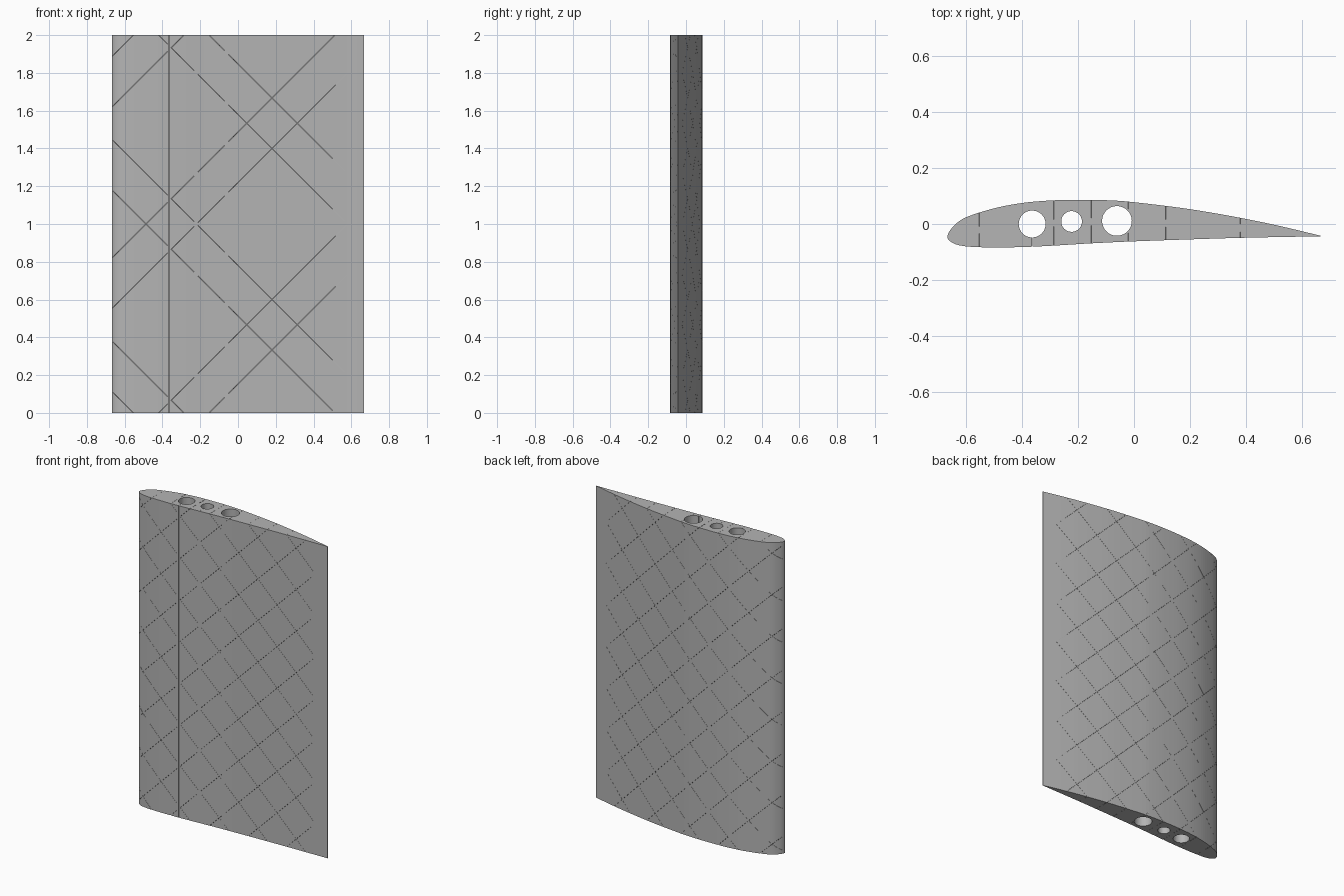
import bpy
import bmesh
from math import ceil
from mathutils import Vector

cube = bpy.data.objects.get("Cube")
if cube:
    bpy.data.objects.remove(cube, do_unlink=True)

SPAN = 2.0
SLIT = 0.0008          # width of the thin rib slits
PITCH = 0.2667         # spacing of the diagonal rib slits

grey = bpy.data.materials.new("light_grey")
grey.use_nodes = True
colour = (0.46, 0.46, 0.46, 1)
grey.diffuse_color = colour
grey.node_tree.nodes["Principled BSDF"].inputs["Base Color"].default_value = colour

# Aerofoil outline, leading edge to trailing edge
upper = [(-.667, -.043), (-.645, -.008), (-.6, .024), (-.5, .056), (-.4, .075), (-.3, .084),
         (-.2, .0865), (-.1, .085), (0, .078), (.2, .053), (.38, .022), (.52, -.007), (.667, -.042)]
lower = [(-.667, -.043), (-.655, -.063), (-.62, -.077), (-.55, -.083), (-.42, -.083),
         (-.3, -.078), (-.15, -.069), (0, -.062), (.2, -.055), (.4, -.049), (.667, -.044)]
holes = [(-.364, 0, .048), (-.223, .009, .037), (-.061, .011, .053)]


def spline(points, steps=5):
    """Catmull-Rom curve through the points."""
    p = [Vector(q) for q in points]
    out = []
    for i in range(1, len(p) - 2):
        a, b, c, d = p[i - 1:i + 3]
        for k in range(steps):
            t = k / steps
            out.append(0.5 * (2 * b + (c - a) * t + (2 * a - 5 * b + 4 * c - d) * t * t
                              + (3 * b - a - 3 * c + d) * t ** 3))
    return out + [p[-2]]


def height(points, x):
    """Height of an outline at a chord position."""
    for (x0, y0), (x1, y1) in zip(points, points[1:]):
        if x <= x1:
            return y0 + (y1 - y0) * max(0, (x - x0) / (x1 - x0))
    return points[-1][1]


def prism(bm, points, depth):
    """Closed prism from a planar outline."""
    face = bm.faces.new([bm.verts.new(p) for p in points])
    top = bmesh.ops.extrude_face_region(bm, geom=[face])["geom"]
    bmesh.ops.translate(bm, vec=depth, verts=[v for v in top if isinstance(v, bmesh.types.BMVert)])


def finish(bm, name, cutter=False):
    bmesh.ops.recalc_face_normals(bm, faces=bm.faces)
    mesh = bpy.data.meshes.new(name)
    bm.to_mesh(mesh)
    bm.free()
    mesh.materials.append(grey)
    obj = bpy.data.objects.new(name, mesh)
    bpy.context.collection.objects.link(obj)
    if cutter:
        obj.hide_render = True
        obj.hide_set(True)
    return obj


# Solid wing panel
top_line = spline([lower[1]] + upper + [upper[-1]])
low_line = spline([upper[1]] + lower + [lower[-1]])
bm = bmesh.new()
prism(bm, [(p.x, p.y, 0) for p in top_line + low_line[:0:-1]], (0, 0, SPAN))
wing = finish(bm, "wing_panel")

# Round spar tubes, each with a thin seam down to the lower skin
bm = bmesh.new()
for x, y, r in holes:
    tube = bmesh.ops.create_cone(bm, cap_ends=True, segments=48, radius1=r, radius2=r, depth=SPAN + 1)
    bmesh.ops.translate(bm, vec=(x, y, SPAN / 2), verts=tube["verts"])
spar_cutter = finish(bm, "spar_hole_cutter", True)
bm = bmesh.new()
for x, y, r in holes:
    a, b = x - SLIT / 2, x + SLIT / 2
    end = y - r * .9
    prism(bm, [(a, -.2, -.3), (b, -.2, -.3), (b, end, -.3), (a, end, -.3)], (0, 0, SPAN + 1))
seam_cutter = finish(bm, "spar_seam_cutter", True)


def inner_edge(x, side, web):
    """Depth limit of a slit: a central web, widened around the tubes."""
    y = (height(upper, x) + height(lower, x)) / 2 + side * web
    for hx, hy, r in holes:
        if abs(x - hx) < r + web:
            edge = hy + side * (web + (r * r - min(r, abs(x - hx)) ** 2) ** .5)
            y = max(y, edge) if side > 0 else min(y, edge)
    return y


def rib_cutter(name, slope, start, web):
    """Parallel diagonal slits, broken at the tube centres."""
    bm = bmesh.new()
    gaps = [h[0] for h in holes]
    spans = list(zip([-.7] + [g + .01 for g in gaps], [g - .01 for g in gaps] + [.6]))
    for i in range(-9, 10):
        z0 = start + i * PITCH
        for x0, x1 in spans:
            ends = sorted((slope * x0 + z0, slope * x1 + z0))
            if ends[1] < 0 or ends[0] > SPAN:
                continue
            n = ceil((x1 - x0) / .025)
            xs = [x0 + (x1 - x0) * k / n for k in range(n + 1)]
            for side in (-1, 1):
                line = [(x, inner_edge(x, side, web)) for x in xs]
                line += [(x1, side * .2), (x0, side * .2)]
                prism(bm, [(x, y, slope * x + z0 - SLIT * .7) for x, y in line],
                      (0, 0, SLIT * 1.4))
    return finish(bm, name, True)


rising = rib_cutter("rising_rib_cutter", 1, .42 + 2 * PITCH, .012)
falling = rib_cutter("falling_rib_cutter", -1, 1.58 - 2 * PITCH, .014)

# Cut tubes, seams and ribs from the panel
for cutter in (spar_cutter, seam_cutter, rising, falling):
    mod = wing.modifiers.new(cutter.name, "BOOLEAN")
    mod.operation = "DIFFERENCE"
    mod.solver = "EXACT"
    mod.object = cutter
